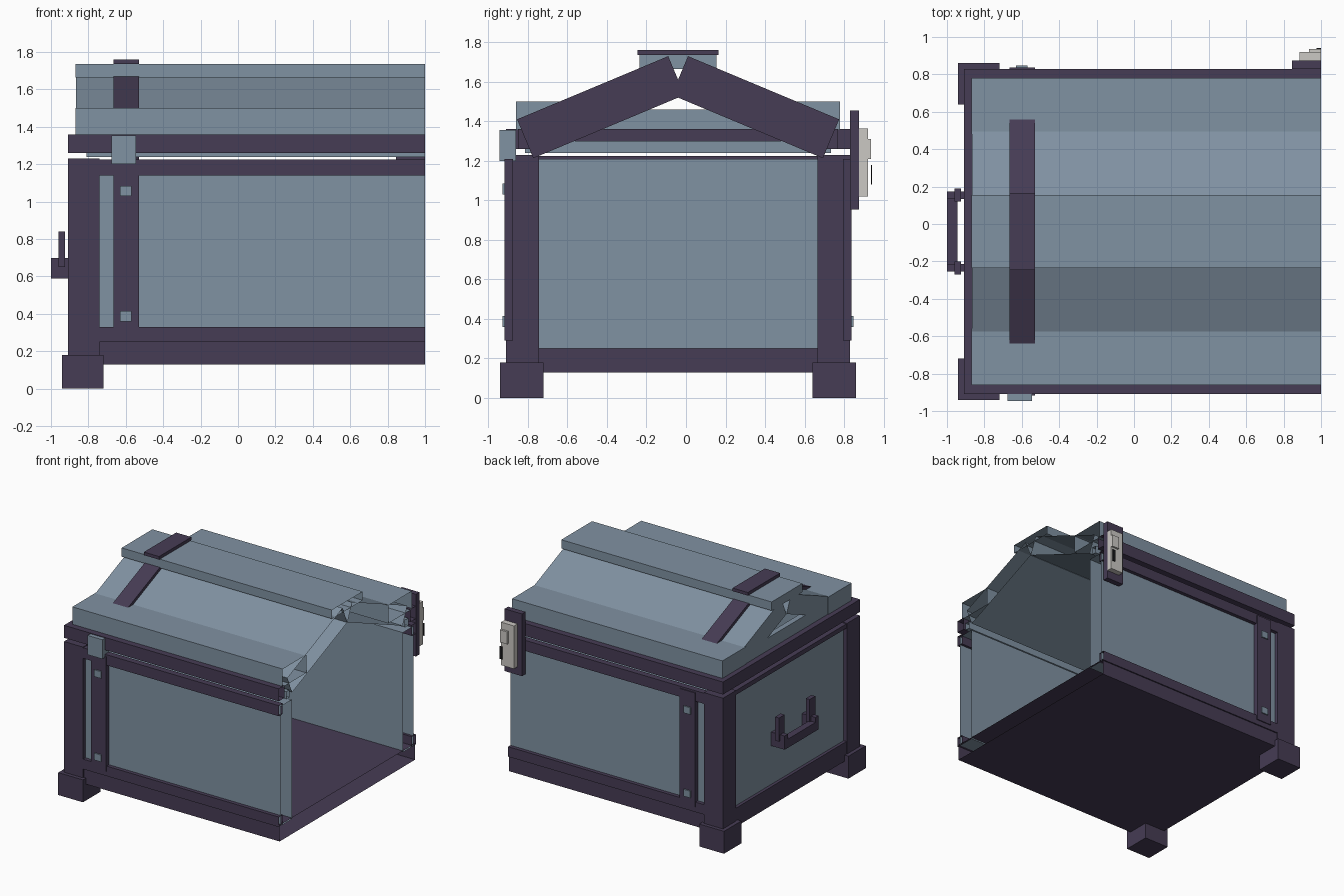
import bpy, bmesh, math

if "Cube" in bpy.data.objects:
    bpy.data.objects.remove(bpy.data.objects["Cube"])


def material(name, rgb):
    m = bpy.data.materials.new(name)
    m.diffuse_color = (*rgb, 1)
    m.use_nodes = True
    m.node_tree.nodes["Principled BSDF"].inputs["Base Color"].default_value = m.diffuse_color
    return m


BLUE = material("slate_blue", (0.216, 0.287, 0.361))
DARK = material("dark_purple", (0.061, 0.045, 0.089))
GREY = material("light_grey", (0.60, 0.58, 0.55))
BLACK = material("black", (0.01, 0.01, 0.012))
CY = -0.04      # middle of the chest in depth
CUT = 1.0       # open section plane


def extrude(name, profile, x0, x1, mat, open_end=None):
    """Extrude a (y, z) profile along x; leave the end open on the section plane."""
    if open_end is None:
        open_end = x1 >= CUT
    bm = bmesh.new()
    a = [bm.verts.new((x0, y, z)) for y, z in profile]
    b = [bm.verts.new((x1, y, z)) for y, z in profile]
    n = len(profile)
    for i in range(n):
        j = (i + 1) % n
        bm.faces.new((a[i], a[j], b[j], b[i]))
    bm.faces.new(a[::-1])
    cap = bm.faces.new(b)
    bmesh.ops.recalc_face_normals(bm, faces=bm.faces[:])
    if open_end:
        bm.faces.remove(cap)
    me = bpy.data.meshes.new(name)
    bm.to_mesh(me)
    bm.free()
    me.materials.append(mat)
    ob = bpy.data.objects.new(name, me)
    bpy.context.collection.objects.link(ob)
    return ob


def box(name, x0, x1, y0, y1, z0, z1, mat, open_end=None):
    return extrude(name, [(y0, z0), (y1, z0), (y1, z1), (y0, z1)], x0, x1, mat, open_end)


def flip(y):
    return 2 * CY - y


def pair(name, x0, x1, y0, y1, z0, z1, mat):
    """Front box and its copy on the back."""
    box("front_" + name, x0, x1, y0, y1, z0, z1, mat)
    box("back_" + name, x0, x1, flip(y1), flip(y0), z0, z1, mat)


def pair_profile(name, profile, x0, x1, mat):
    extrude("front_" + name, profile, x0, x1, mat)
    extrude("back_" + name, [(flip(y), z) for y, z in profile], x0, x1, mat)


def plank(y0, z0, y1, z1, t):
    """Sloping rectangle whose outer edge runs between two points."""
    d = math.hypot(y1 - y0, z1 - z0)
    ny, nz = (z1 - z0) / d * t, -(y1 - y0) / d * t
    return [(y0, z0), (y1, z1), (y1 + ny, z1 + nz), (y0 + ny, z0 + nz)]


# Base and feet
box("base", -0.90, CUT, -0.90, 0.82, 0.13, 0.26, DARK)
pair("foot", -0.94, -0.72, -0.94, -0.72, 0.0, 0.18, DARK)

# Walls
pair("wall", -0.80, CUT, -0.88, -0.745, 0.25, 1.21, BLUE)
box("end_wall", -0.88, -0.80, -0.80, 0.72, 0.25, 1.21, BLUE)

# Frame: posts, rails
pair("post", -0.91, -0.74, -0.91, -0.745, 0.13, 1.23, DARK)
pair("bottom_rail", -0.80, CUT, -0.91, -0.86, 0.25, 0.33, DARK)
pair("top_rail", -0.80, CUT, -0.91, -0.86, 1.14, 1.225, DARK)
box("end_bottom_rail", -0.905, -0.86, -0.76, 0.68, 0.13, 0.28, DARK)
box("end_top_rail", -0.905, -0.86, -0.76, 0.68, 1.19, 1.225, DARK)

# Body straps with rivets
pair("strap", -0.665, -0.53, -0.918, -0.875, 0.29, 1.21, DARK)
for place, z in (("lower", 0.36), ("upper", 1.03)):
    pair(place + "_rivet", -0.63, -0.57, -0.928, -0.90, z, z + 0.055, BLUE)

# Side handle
box("handle_bar", -1.0, -0.945, -0.255, 0.175, 0.59, 0.66, DARK)
pair("handle_arm", -1.0, -0.88, -0.255, -0.215, 0.59, 0.70, DARK)
pair("handle_upright", -0.96, -0.925, -0.27, -0.20, 0.65, 0.84, DARK)

# Lid rim and inner liner
pair("lid_rim", -0.91, CUT, -0.91, -0.84, 1.26, 1.36, DARK)
box("lid_end_rim", -0.91, -0.80, -0.85, 0.77, 1.26, 1.36, DARK)
pair("lid_liner", -0.81, CUT, -0.815, -0.775, 1.24, 1.30, BLUE)
box("lid_end_liner", -0.81, -0.78, -0.78, 0.70, 1.24, 1.30, BLUE)

# Lid shell: lower steps, sloping planks, ridge board, end board
pair("lid_step", -0.87, CUT, -0.86, -0.56, 1.355, 1.50, BLUE)
pair_profile("lid_slope", plank(-0.80, 1.405, -0.10, 1.70, 0.15), -0.865, CUT, BLUE)
box("lid_ridge", -0.87, CUT, -0.235, 0.155, 1.665, 1.735, BLUE)
box("lid_end_board", -0.865, -0.82, -0.60, 0.52, 1.34, 1.46, BLUE)

# Lid straps and ridge cap
pair_profile("lid_strap", plank(-0.855, 1.41, -0.09, 1.73, 0.213), -0.665, -0.53, DARK)
box("ridge_cap", -0.665, -0.53, -0.245, 0.165, 1.735, 1.76, DARK)

# Hinge on the front
box("hinge", -0.675, -0.545, -0.945, -0.86, 1.20, 1.355, BLUE)

# Lock on the back
box("lock_backing", 0.845, CUT, 0.83, 0.875, 0.955, 1.455, DARK, False)
box("lock_plate", 0.885, CUT, 0.875, 0.92, 1.02, 1.365, GREY, False)
box("lock_button", 0.935, CUT, 0.92, 0.936, 1.21, 1.31, GREY, False)
box("keyhole", 0.975, CUT, 0.935, 0.942, 1.08, 1.18, BLACK, False)
